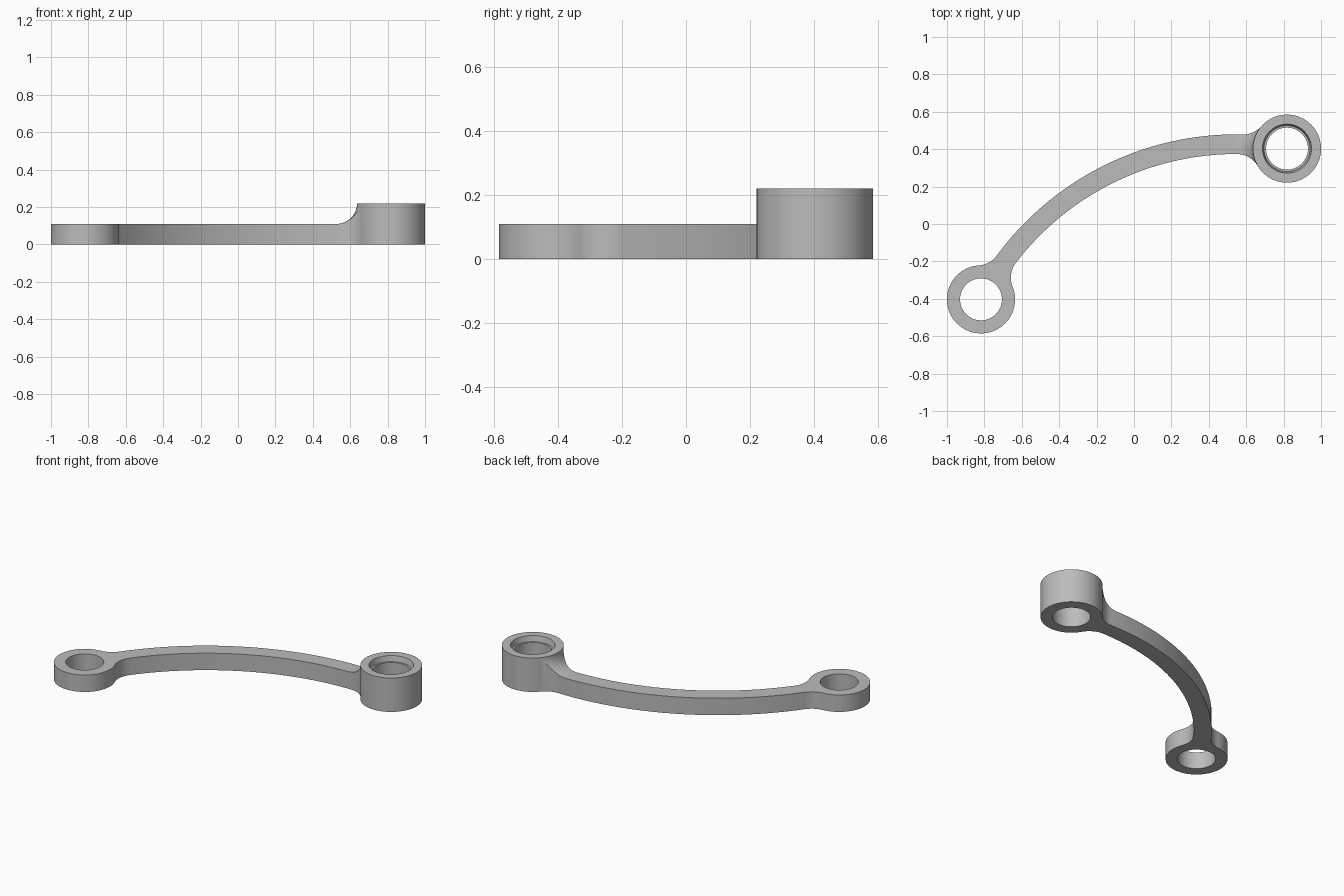
import bpy, bmesh, math
from mathutils import Vector

cube = bpy.data.objects.get("Cube")
if cube:
    bpy.data.objects.remove(cube, do_unlink=True)

grey = bpy.data.materials.new("plain grey")
grey.use_nodes = True
grey.diffuse_color = (0.5, 0.5, 0.5, 1)
grey.node_tree.nodes["Principled BSDF"].inputs["Base Color"].default_value = (0.5, 0.5, 0.5, 1)

# Main dimensions
LOW, HIGH = Vector((-0.818, -0.403)), Vector((0.818, 0.403))
RING, HOLE = 0.182, 0.112
THICK, TALL = 0.11, 0.22
ARC, HALF, FILLET = 1.54, 0.0525, 0.13
REACH = 0.3        # where the end sections hand over to the plain arc
ACROSS = 8

chord = HIGH - LOW
side = Vector((chord.y, -chord.x)).normalized()
CENTRE = side * math.sqrt(ARC ** 2 - (chord.length / 2) ** 2)


def finish(bm, name):
    bmesh.ops.recalc_face_normals(bm, faces=bm.faces)
    mesh = bpy.data.meshes.new(name)
    bm.to_mesh(mesh)
    bm.free()
    mesh.materials.append(grey)
    obj = bpy.data.objects.new(name, mesh)
    bpy.context.collection.objects.link(obj)
    bpy.ops.object.select_all(action='DESELECT')
    obj.select_set(True)
    bpy.context.view_layer.objects.active = obj
    bpy.ops.object.shade_smooth_by_angle(angle=math.radians(30))


def lathe(name, centre, profile, steps=96):
    """Revolve a closed (radius, height) profile about a vertical axis."""
    bm = bmesh.new()
    rings = []
    for i in range(steps):
        a = math.tau * i / steps
        rings.append([bm.verts.new((centre.x + r * math.cos(a), centre.y + r * math.sin(a), z))
                      for r, z in profile])
    n = len(profile)
    for i in range(steps):
        p, q = rings[i], rings[(i + 1) % steps]
        for j in range(n):
            k = (j + 1) % n
            bm.faces.new((p[j], q[j], q[k], p[k]))
    finish(bm, name)


def meet(c1, r1, c2, r2, near):
    """Crossing of two circles that lies closest to a given point."""
    d = c2 - c1
    a = (d.length_squared + r1 * r1 - r2 * r2) / (2 * d.length)
    h = math.sqrt(max(r1 * r1 - a * a, 0))
    u = d.normalized()
    v = Vector((-u.y, u.x))
    return min((c1 + u * a + v * s for s in (h, -h)), key=lambda p: (p - near).length)


def edge_point(boss, other, sign, d):
    """Point of the arm outline at distance d from an end ring."""
    edge = ARC + sign * HALF
    f = meet(boss, RING + FILLET, CENTRE, edge + sign * FILLET, other)
    tangent = CENTRE + (f - CENTRE).normalized() * edge
    if d < (tangent - boss).length:
        return meet(boss, d, f, FILLET, tangent)
    return meet(boss, d, CENTRE, edge, other)


def end_sections(boss, other, top, steps=20):
    """Curved sections concentric with an end ring, from the ring outwards."""
    rows = []
    for i in range(-1, steps + 1):
        t = max(i, 0) / steps
        d = RING + (REACH - RING) * t * t
        outer, inner = (edge_point(boss, other, s, d) - boss for s in (1, -1))
        start = math.atan2(outer.y, outer.x)
        sweep = math.remainder(math.atan2(inner.y, inner.x) - start, math.tau)
        # Concave blend rising from the arm to the ring
        rise = top - THICK
        run = max(RING + rise - d, 0)
        z = top - math.sqrt(max(rise ** 2 - run ** 2, 0)) if run else THICK
        z = min(z, top - 0.0005) if rise else THICK
        radius = d if i >= 0 else RING - 0.004
        angles = [start + sweep * j / ACROSS for j in range(ACROSS + 1)]
        rows.append([(boss.x + radius * math.cos(a), boss.y + radius * math.sin(a), z)
                     for a in angles])
    return rows


# Curved arm, with flared ends
first = end_sections(LOW, HIGH, THICK)
last = end_sections(HIGH, LOW, TALL)[::-1]


def arc_angle(p):
    return math.atan2(p[1] - CENTRE.y, p[0] - CENTRE.x)


middle = []
SPANS = 48
for i in range(1, SPANS):
    t = i / SPANS
    ends = []
    for k, s in ((0, 1), (-1, -1)):
        a = arc_angle(first[-1][k]) * (1 - t) + arc_angle(last[0][k]) * t
        ends.append(CENTRE + Vector((math.cos(a), math.sin(a))) * (ARC + s * HALF))
    points = [ends[0].lerp(ends[1], j / ACROSS) for j in range(ACROSS + 1)]
    middle.append([(p.x, p.y, THICK) for p in points])

bm = bmesh.new()
rows = first + middle + last
upper = [[bm.verts.new(p) for p in row] for row in rows]
lower = [[bm.verts.new((p[0], p[1], 0)) for p in row] for row in rows]
for i in range(len(rows) - 1):
    for grid in (upper, lower):
        for j in range(ACROSS):
            bm.faces.new((grid[i][j], grid[i + 1][j], grid[i + 1][j + 1], grid[i][j + 1]))
    for j in (0, ACROSS):
        bm.faces.new((upper[i][j], upper[i + 1][j], lower[i + 1][j], lower[i][j]))
for i in (0, -1):
    for j in range(ACROSS):
        bm.faces.new((upper[i][j], upper[i][j + 1], lower[i][j + 1], lower[i][j]))
finish(bm, "curved_arm")

# Low ring with a plain hole
lathe("low_end_ring", LOW, [(HOLE, 0), (RING, 0), (RING, THICK), (HOLE, THICK)])

# Tall ring with a stepped, slightly tapered mouth
lathe("tall_end_ring", HIGH, [(HOLE, 0), (RING, 0), (RING, TALL), (0.131, TALL),
                              (0.123, TALL - 0.036), (HOLE, TALL - 0.036)])
